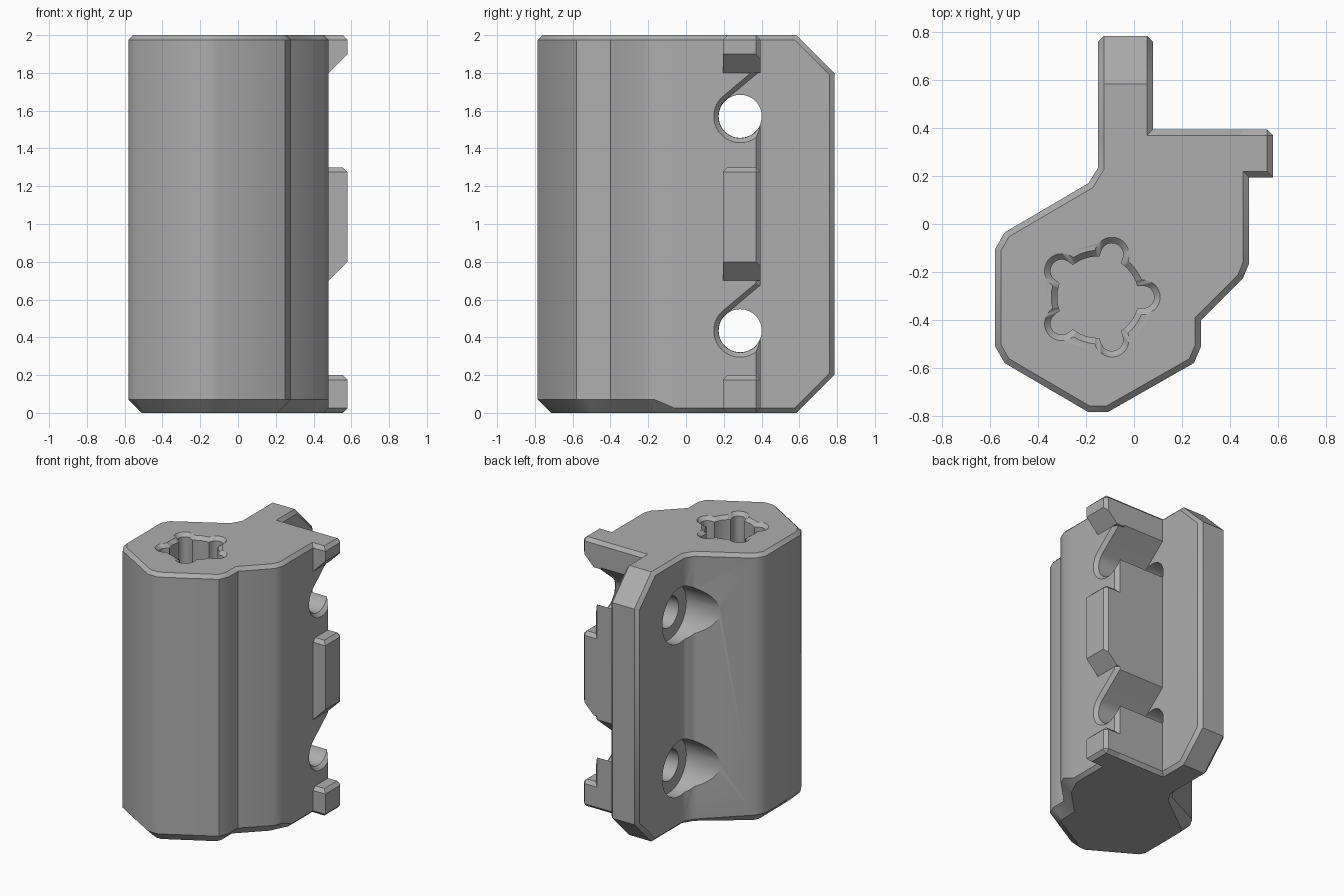
import bpy, bmesh
from math import sin, cos, tan, pi, radians, sqrt
from mathutils import Vector

cube = bpy.data.objects.get("Cube")
if cube:
    bpy.data.objects.remove(cube)

grey = bpy.data.materials.new("plain grey")
grey.use_nodes = True
COLOUR = (0.42, 0.42, 0.42, 1)
grey.diffuse_color = COLOUR
grey.node_tree.nodes["Principled BSDF"].inputs["Base Color"].default_value = COLOUR

CH = 0.025   # small chamfer
BIG = 0.07   # large bottom chamfer


def loft(name, rings, bevel_rule=None):
    """Closed solid through rings of equal length, with optional chamfered edges."""
    bm = bmesh.new()
    loops = [[bm.verts.new(p) for p in ring] for ring in rings]
    n = len(loops[0])
    for a, b in zip(loops, loops[1:]):
        for i in range(n):
            j = (i + 1) % n
            bm.faces.new((a[i], a[j], b[j], b[i]))
    bm.faces.new(loops[0][::-1])
    bm.faces.new(loops[-1])
    bmesh.ops.recalc_face_normals(bm, faces=bm.faces)
    bm.normal_update()
    if bevel_rule:
        edges = [e for e in bm.edges if bevel_rule(e, (e.verts[0].co + e.verts[1].co) / 2)]
        bmesh.ops.bevel(bm, geom=edges, offset=CH, offset_type='OFFSET',
                        segments=1, profile=0.5, affect='EDGES')
        bmesh.ops.recalc_face_normals(bm, faces=bm.faces)
    mesh = bpy.data.meshes.new(name)
    bm.to_mesh(mesh)
    bm.free()
    mesh.materials.append(grey)
    ob = bpy.data.objects.new(name, mesh)
    bpy.context.collection.objects.link(ob)
    return ob


def inset(points, amounts):
    """Move each corner of a counter-clockwise outline inwards by its own amount."""
    out = []
    for i, p in enumerate(points):
        a, b = Vector(points[i - 1]), Vector(points[(i + 1) % len(points)])
        p = Vector(p)
        d1, d2 = (p - a).normalized(), (b - p).normalized()
        n1, n2 = Vector((-d1.y, d1.x)), Vector((-d2.y, d2.x))
        out.append(p + (n1 + n2) / (1 + n1.dot(n2)) * amounts[i])
    return out


def cut(ob, cutters):
    for c in cutters:
        m = ob.modifiers.new("cut", 'BOOLEAN')
        m.operation = 'DIFFERENCE'
        m.solver = 'EXACT'
        m.object = c
    bpy.context.view_layer.update()
    graph = bpy.context.evaluated_depsgraph_get()
    mesh = bpy.data.meshes.new_from_object(ob.evaluated_get(graph))
    ob.modifiers.clear()
    ob.data = mesh


# Main body: outline with chamfered top and a deeper chamfer under the front
outline = [(-0.19, -0.785), (-0.11, -0.785), (0.25, -0.58), (0.28, -0.51),
           (0.28, -0.40), (0.455, -0.225), (0.48, -0.165), (0.48, -0.06),
           (0.48, 0.37), (0.455, 0.395), (-0.15, 0.395), (-0.15, 0.235),
           (-0.19, 0.17), (-0.54, -0.035), (-0.58, -0.105), (-0.58, -0.51),
           (-0.54, -0.58)]
low = [BIG if y < -0.1 or x < -0.5 else CH for x, y in outline]
high = [CH] * len(outline)
body = loft("main_body", [
    [(p.x, p.y, 0) for p in inset(outline, low)],
    [(x, y, d) for (x, y), d in zip(outline, low)],
    [(x, y, 2 - CH) for x, y in outline],
    [(p.x, p.y, 2) for p in inset(outline, high)]])

# Rear fin with sloped ends
fin_side = [(0.24, 0), (0.585, 0), (0.785, 0.2), (0.785, 1.8), (0.585, 2), (0.24, 2)]
fin = loft("rear_fin", [[(x, y, z) for y, z in fin_side] for x in (-0.15, 0.08)],
           lambda e, m: m.y > 0.3 and any(abs(f.normal.x) > 0.9 for f in e.link_faces))


# Side tabs
def tab_edge(e, m):
    if m.x < 0.485:
        return False
    rear = all(v.co.x > 0.57 and v.co.y > 0.39 for v in e.verts)
    return rear or any(abs(f.normal.z) > 0.95 for f in e.link_faces)


for name, z0, z1, slope in (("lower_tab", 0, 0.2, 0),
                            ("middle_tab", 0.7, 1.3, 0.1),
                            ("upper_tab", 1.8, 2, 0.1)):
    side = [(0.42, z0), (0.58, z0), (0.58, z1), (0.42, z1)]
    if slope:
        side[1:2] = [(0.48, z0), (0.58, z0 + slope)]
    loft(name, [[(x, y, z) for x, z in side] for y in (0.195, 0.395)], tab_edge)


# Cutters: star socket, screw holes with counterbores, slanted hook slots
def star_ring(z, grow):
    ring = []
    core, lobe, dist, steps = 0.17 + grow, 0.047 + grow, 0.187, 180
    for i in range(steps):
        a = 2 * pi * i / steps
        off = (a + pi / 5) % (2 * pi / 5) - pi / 5
        r, s = core, lobe ** 2 - (dist * sin(off)) ** 2
        if s > 0:
            r = max(r, dist * cos(off) + sqrt(s))
        ring.append((-0.15 + r * cos(a), -0.305 + r * sin(a), z))
    return ring


HY = 0.287   # hole centre in y


def tube(name, r, x0, x1, zc):
    return loft(name, [[(x, HY + r * cos(2 * pi * i / 48), zc + r * sin(2 * pi * i / 48))
                        for i in range(48)] for x in (x0, x1)])


def slot_ring(x, r, zc):
    angles = [radians(130 + 230 * i / 32) for i in range(33)]
    ring = [(x, HY + r * cos(a), zc + r * sin(a)) for a in angles]
    y_end = 0.6
    rise = (y_end - ring[0][1]) * tan(radians(40))
    return ring + [(x, y_end, ring[-1][2]), (x, y_end, ring[0][2] + rise)]


socket = loft("socket_cutter", [star_ring(1.0, 0), star_ring(2 - CH, 0), star_ring(2.002, CH + 0.002)])
holes, slots = [], []
for zc in (0.435, 1.57):
    holes.append(tube("hole_cutter", 0.114, -0.8, 0.1, zc))
    holes.append(tube("counterbore_cutter", 0.205, -0.8, -0.06, zc))
    slots.append(loft("slot_cutter", [slot_ring(0.08, 0.115, zc), slot_ring(0.455, 0.115, zc),
                                      slot_ring(0.482, 0.142, zc)]))

cut(body, [socket] + holes + slots)
cut(fin, holes)
for c in [socket] + holes + slots:
    bpy.data.objects.remove(c)

# Smooth shading with crisp edges
bpy.ops.object.select_all(action='DESELECT')
for ob in (body, fin):
    ob.select_set(True)
bpy.context.view_layer.objects.active = body
bpy.ops.object.shade_smooth_by_angle(angle=radians(32))
